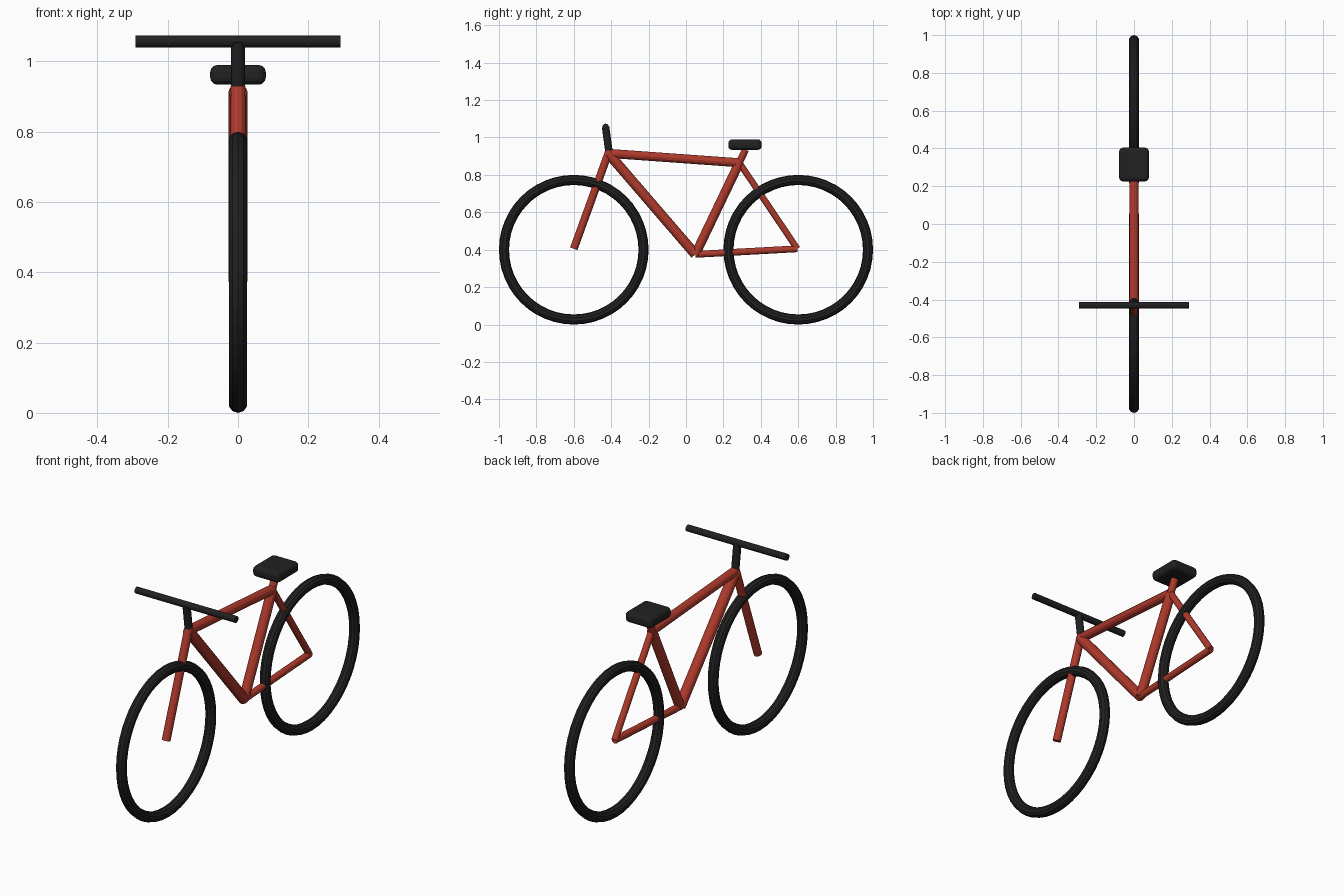
import bpy
import math
from mathutils import Vector

if "Cube" in bpy.data.objects:
    bpy.data.objects.remove(bpy.data.objects["Cube"])


def material(name, rgb):
    m = bpy.data.materials.new(name)
    m.diffuse_color = (*rgb, 1.0)
    m.use_nodes = True
    m.node_tree.nodes["Principled BSDF"].inputs["Base Color"].default_value = m.diffuse_color
    return m


RED = material("frame red", (0.43, 0.042, 0.025))
BLACK = material("rubber black", (0.015, 0.015, 0.016))


def finish(name, mat):
    ob = bpy.context.object
    ob.name = name
    ob.data.materials.append(mat)
    return ob


def tube(name, a, b, radius, mat, sides=12):
    """Straight round tube between two points."""
    a, b = Vector(a), Vector(b)
    d = b - a
    bpy.ops.mesh.primitive_cylinder_add(
        vertices=sides, radius=radius, depth=d.length, location=(a + b) / 2,
        rotation=d.to_track_quat('Z', 'Y').to_euler())
    return finish(name, mat)


# Joints of the frame, in the centre plane
head = (0, -0.415, 0.915)
crank = (0, 0.05, 0.375)
seat_joint = (0, 0.285, 0.865)
front_axle = (0, -0.6, 0.405)
rear_axle = (0, 0.595, 0.405)
seat_top = (0, 0.318, 0.935)
bar_centre = (0, -0.43, 1.057)

# Tyres
for name, y in (("front_tyre", -0.6), ("rear_tyre", 0.6)):
    bpy.ops.mesh.primitive_torus_add(
        major_segments=48, minor_segments=10, major_radius=0.373,
        minor_radius=0.027, location=(0, y, 0.4),
        rotation=(0, math.pi / 2, 0))
    finish(name, BLACK)

# Frame tubes
tube("top_tube", head, seat_joint, 0.024, RED)
tube("down_tube", head, crank, 0.027, RED)
tube("seat_tube", crank, seat_joint, 0.025, RED)
tube("seat_post", seat_joint, seat_top, 0.019, RED)
tube("chain_stay", crank, rear_axle, 0.018, RED)
tube("seat_stay", seat_joint, rear_axle, 0.017, RED)
tube("fork", front_axle, (0, -0.41, 0.93), 0.021, RED)

# Stem and handlebar
tube("stem", (0, -0.412, 0.925), bar_centre, 0.02, BLACK)
tube("handlebar", (-0.292, *bar_centre[1:]), (0.292, *bar_centre[1:]),
     0.017, BLACK)

# Saddle: rounded block
bpy.ops.mesh.primitive_cube_add(size=1, location=(0, 0.315, 0.962))
saddle = finish("saddle", BLACK)
saddle.scale = (0.158, 0.178, 0.056)
bpy.ops.object.transform_apply(location=False, rotation=False, scale=True)
bevel = saddle.modifiers.new("rounded edges", 'BEVEL')
bevel.width = 0.02
bevel.segments = 3
